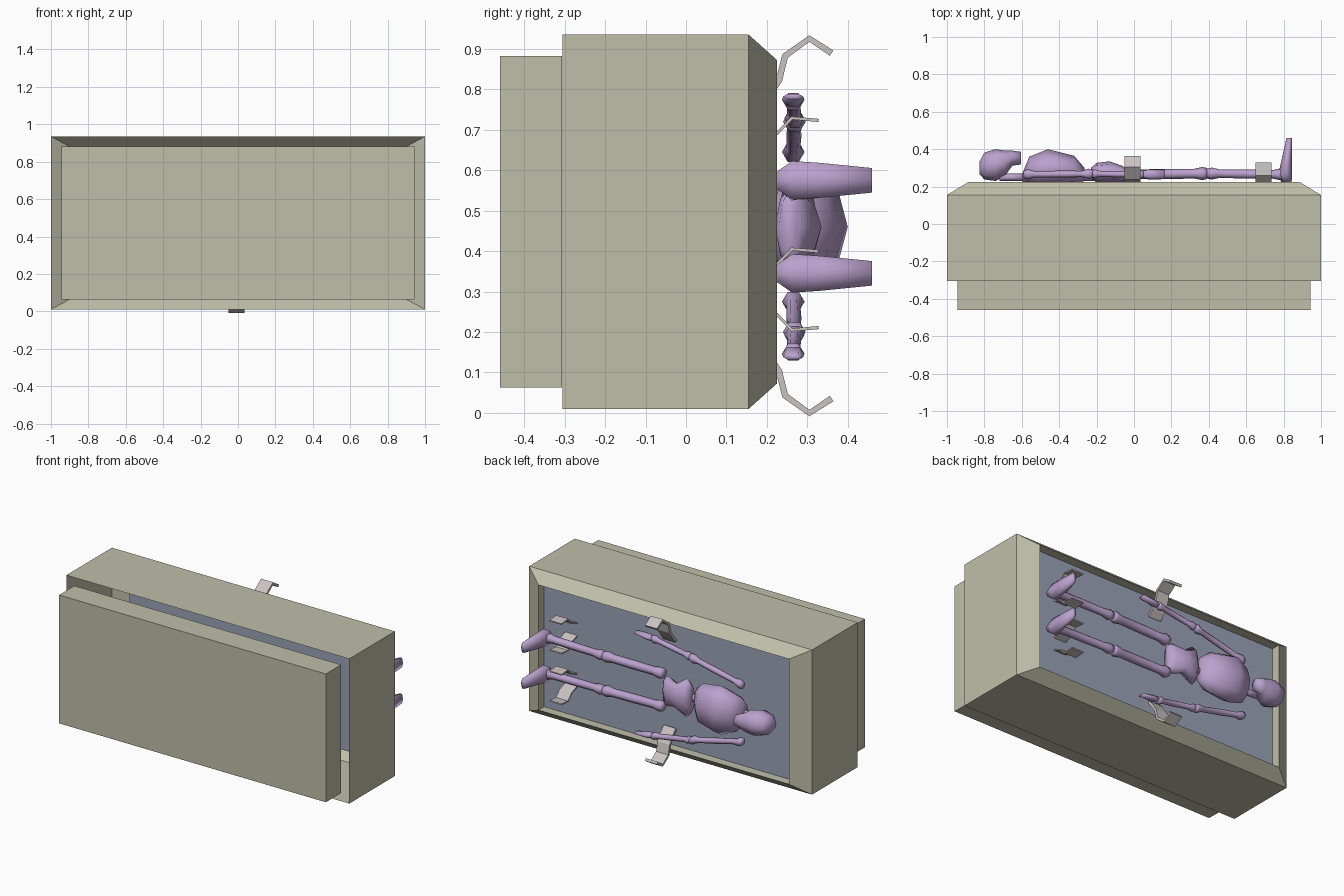
import bpy, bmesh, math
from mathutils import Vector

cube = bpy.data.objects.get("Cube")
if cube:
    bpy.data.objects.remove(cube, do_unlink=True)


def material(name, rgb):
    m = bpy.data.materials.new(name)
    m.use_nodes = True
    m.diffuse_color = (*rgb, 1)
    m.node_tree.nodes["Principled BSDF"].inputs["Base Color"].default_value = (*rgb, 1)
    return m


STONE = material("pale_stone", (0.53, 0.52, 0.40))
PANEL = material("slate_blue", (0.33, 0.37, 0.48))
BONE = material("lilac_bone", (0.50, 0.36, 0.62))
METAL = material("pale_metal", (0.60, 0.54, 0.54))
BOX_Z = 0.4725   # middle of the box
BODY_Z = 0.46    # middle of the figure


def finish(name, bm, mats, smooth=False, fix=True):
    if fix:
        bmesh.ops.recalc_face_normals(bm, faces=bm.faces)
    mesh = bpy.data.meshes.new(name)
    bm.to_mesh(mesh)
    bm.free()
    for m in mats:
        mesh.materials.append(m)
    ob = bpy.data.objects.new(name, mesh)
    bpy.context.collection.objects.link(ob)
    if smooth:
        for p in mesh.polygons:
            p.use_smooth = True
    return ob


def bridge(bm, rings):
    for a, b in zip(rings, rings[1:]):
        n = len(a)
        for i in range(n):
            j = (i + 1) % n
            bm.faces.new((a[i], a[j], b[j], b[i]))


def rect_rings(bm, steps):
    """Rectangles facing y, each given as half width, half height, y."""
    corners = ((-1, -1), (1, -1), (1, 1), (-1, 1))
    rings = [[bm.verts.new((sx * w, y, BOX_Z + sz * h)) for sx, sz in corners]
             for w, h, y in steps]
    bridge(bm, rings)
    return rings


def loft(name, stations, axis="x", n=8):
    """Closed tube through (position, centre, z, radius, z radius) stations."""
    bm = bmesh.new()
    rings = []
    for t, c, z, r, rz in stations:
        ring = []
        for i in range(n):
            a = 2 * math.pi * i / n
            u, w = c + r * math.cos(a), z + rz * math.sin(a)
            ring.append(bm.verts.new((t, u, w) if axis == "x" else (u, t, w)))
        rings.append(ring)
    bridge(bm, rings)
    bm.faces.new(rings[0])
    bm.faces.new(rings[-1])
    return finish(name, bm, [BONE], smooth=True)


def long_bone(name, start, end, knob, shaft):
    """Thin shaft with a knob at both ends."""
    a, b = Vector(start), Vector(end)
    shape = ((0, 0.4), (0.06, 1), (0.16, 0), (0.5, 0.15), (0.84, 0), (0.94, 1), (1, 0.4))
    stations = []
    for t, k in shape:
        p = a.lerp(b, t)
        r = shaft + (knob - shaft) * k
        stations.append((p.x, p.y, p.z, r, r))
    return loft(name, stations, n=6)


def cuff(name, x0, x1, profile, thick):
    """Bent strip; the profile holds (y, z) points."""
    bm = bmesh.new()
    rows = [[bm.verts.new((x, y, z)) for x in (x0, x1)] for y, z in profile]
    for a, b in zip(rows, rows[1:]):
        bm.faces.new((a[0], a[1], b[1], b[0]))
    ob = finish(name, bm, [METAL])
    mod = ob.modifiers.new("thickness", "SOLIDIFY")
    mod.thickness = thick
    mod.offset = 0
    return ob


# Box shell: open at the front, sloped rim and sunken panel at the back
bm = bmesh.new()
rings = rect_rings(bm, [(1, 0.4625, -0.305), (1, 0.4625, 0.155),
                        (0.885, 0.4, 0.225), (0.885, 0.4, 0.168)])
back = bm.faces.new(rings[-1])
back.material_index = 1
finish("box_shell", bm, [STONE, PANEL])

# Front slab
bm = bmesh.new()
rings = rect_rings(bm, [(0.943, 0.41, -0.46), (0.943, 0.41, -0.306)])
bm.faces.new(rings[0])
bm.faces.new(rings[-1])
finish("front_slab", bm, [STONE])

# Skull, neck, ribs, spine and pelvis
C = BODY_Z
loft("skull", [(-0.825, 0.30, C, 0.035, 0.03), (-0.80, 0.31, C, 0.072, 0.062),
               (-0.74, 0.315, C, 0.085, 0.082), (-0.69, 0.325, C, 0.068, 0.075),
               (-0.65, 0.352, C, 0.04, 0.05), (-0.605, 0.352, C, 0.034, 0.035)])
loft("neck", [(-0.72, 0.25, C, 0.02, 0.02), (-0.57, 0.25, C, 0.02, 0.02)], n=6)
loft("ribcage", [(-0.595, 0.25, C, 0.025, 0.06), (-0.56, 0.285, C, 0.075, 0.115),
                 (-0.46, 0.30, C, 0.10, 0.155), (-0.32, 0.285, C, 0.08, 0.13),
                 (-0.265, 0.265, C, 0.035, 0.08)])
loft("spine", [(-0.30, 0.25, C, 0.02, 0.025), (-0.18, 0.25, C, 0.02, 0.025)], n=6)
loft("pelvis", [(-0.23, 0.27, C, 0.03, 0.085), (-0.20, 0.275, C, 0.052, 0.125),
                (-0.13, 0.28, C, 0.055, 0.075), (-0.06, 0.265, C, 0.045, 0.10),
                (-0.03, 0.255, C, 0.025, 0.085)])

# Limbs and cuffs, repeated on both sides of the body
for side, s in (("upper", 1), ("lower", -1)):
    def at(x, y, dz):
        return (x, y, C + s * dz)

    long_bone(side + "_arm_bone", at(-0.59, 0.265, 0.18), at(-0.22, 0.268, 0.265), 0.028, 0.017)
    long_bone(side + "_forearm_bone", at(-0.225, 0.268, 0.265), at(0.05, 0.265, 0.312), 0.025, 0.016)
    loft(side + "_hand", [(*at(0.03, 0.265, 0.308), 0.014, 0.014),
                          (*at(0.08, 0.265, 0.313), 0.028, 0.018),
                          (*at(0.165, 0.265, 0.322), 0.025, 0.008)], n=6)
    long_bone(side + "_thigh_bone", at(-0.03, 0.265, 0.105), at(0.39, 0.27, 0.11), 0.035, 0.026)
    long_bone(side + "_shin_bone", at(0.39, 0.27, 0.11), at(0.81, 0.265, 0.115), 0.032, 0.023)
    foot_z = C + s * 0.115
    loft(side + "_foot", [(0.225, 0.815, foot_z, 0.028, 0.025),
                          (0.262, 0.808, foot_z, 0.037, 0.055),
                          (0.33, 0.815, foot_z, 0.029, 0.05),
                          (0.46, 0.83, foot_z, 0.015, 0.035)], axis="y", n=6)

    # Wide open cuff beside the hand
    arm = [(0.17, 0.28), (0.20, 0.315), (0.23, 0.36), (0.245, 0.42),
           (0.305, 0.463), (0.36, 0.427)]
    cuff(side + "_hand_cuff", -0.05, 0.035, [(y, BOX_Z - 0.01 + s * d) for y, d in arm], 0.016)

    # Pair of opposite cuff halves at the ankle
    ankle = [(0.17, 0.04), (0.225, 0.062), (0.262, 0.1), (0.328, 0.094)]
    for half, h in (("outer", 1), ("inner", -1)):
        cuff(side + "_ankle_cuff_" + half, 0.65, 0.735,
             [(y, C + 0.007 + s * (0.162 + h * d)) for y, d in ankle], 0.008)
